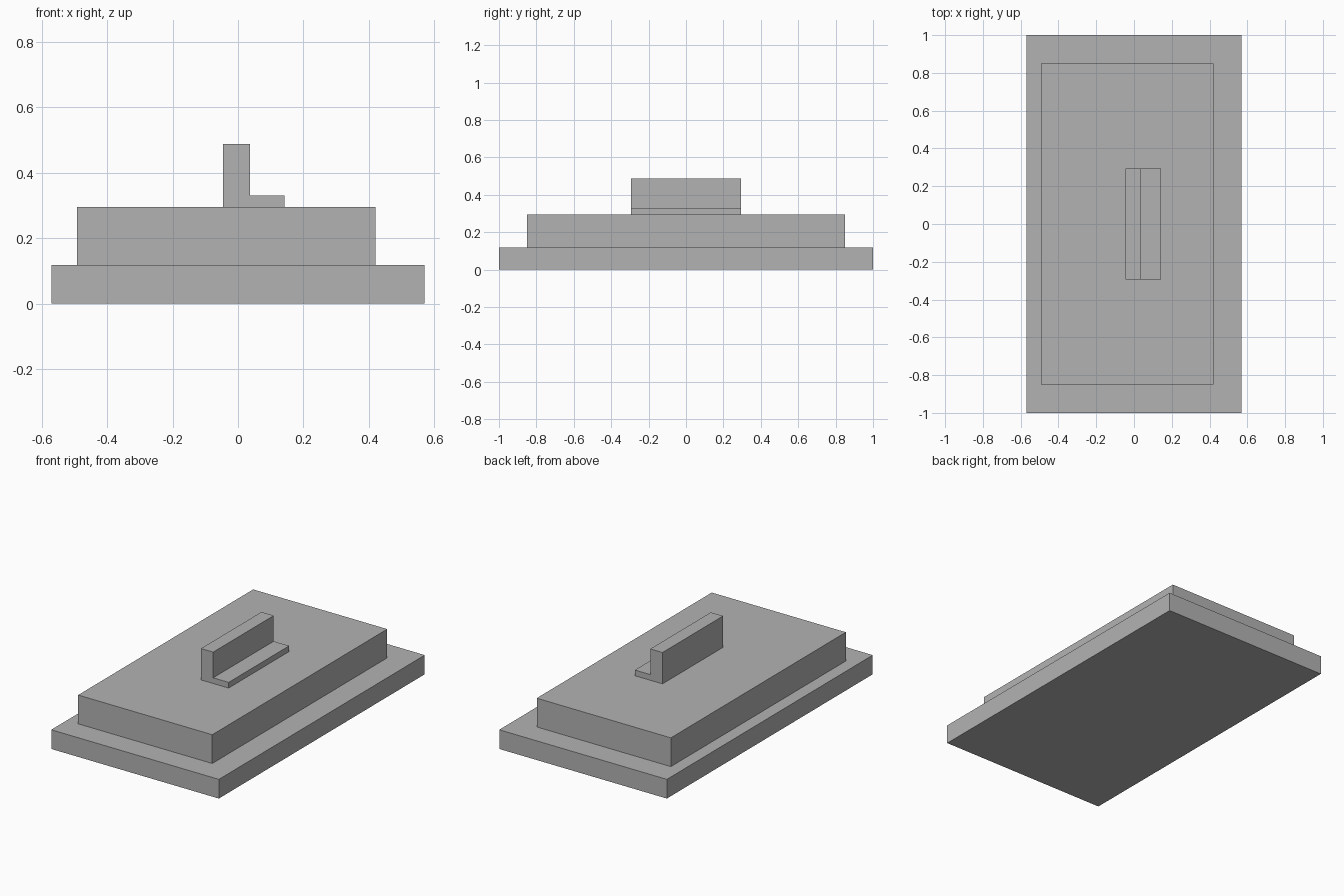
import bpy
import bmesh

if "Cube" in bpy.data.objects:
    bpy.data.objects.remove(bpy.data.objects["Cube"], do_unlink=True)

GREY = (0.45, 0.45, 0.45, 1.0)
grey = bpy.data.materials.new("plain grey")
grey.use_nodes = True
grey.diffuse_color = GREY
grey.node_tree.nodes["Principled BSDF"].inputs["Base Color"].default_value = GREY


def extrude_profile(name, profile, half_length):
    """Extrude an x-z outline along y, centred on y = 0."""
    bm = bmesh.new()
    face = bm.faces.new([bm.verts.new((x, -half_length, z)) for x, z in profile])
    result = bmesh.ops.extrude_face_region(bm, geom=[face])
    verts = [v for v in result["geom"] if isinstance(v, bmesh.types.BMVert)]
    bmesh.ops.translate(bm, verts=verts, vec=(0, 2 * half_length, 0))
    bmesh.ops.recalc_face_normals(bm, faces=bm.faces)
    mesh = bpy.data.meshes.new(name)
    bm.to_mesh(mesh)
    bm.free()
    mesh.materials.append(grey)
    obj = bpy.data.objects.new(name, mesh)
    bpy.context.collection.objects.link(obj)
    return obj


def slab(name, left, right, bottom, top, half_length):
    outline = [(left, bottom), (right, bottom), (right, top), (left, top)]
    return extrude_profile(name, outline, half_length)


BASE_TOP, BODY_TOP = 0.118, 0.295

# Wide base plate and the slightly offset block on it
slab("base_plate", -0.57, 0.57, 0, BASE_TOP, 1.0)
slab("upper_block", -0.492, 0.42, BASE_TOP, BODY_TOP, 0.85)

# L-shaped handle: upright wall with a low foot on one side
handle = [(-0.046, BODY_TOP), (0.142, BODY_TOP), (0.142, 0.33),
          (0.037, 0.33), (0.037, 0.488), (-0.046, 0.488)]
extrude_profile("angle_handle", handle, 0.294)
